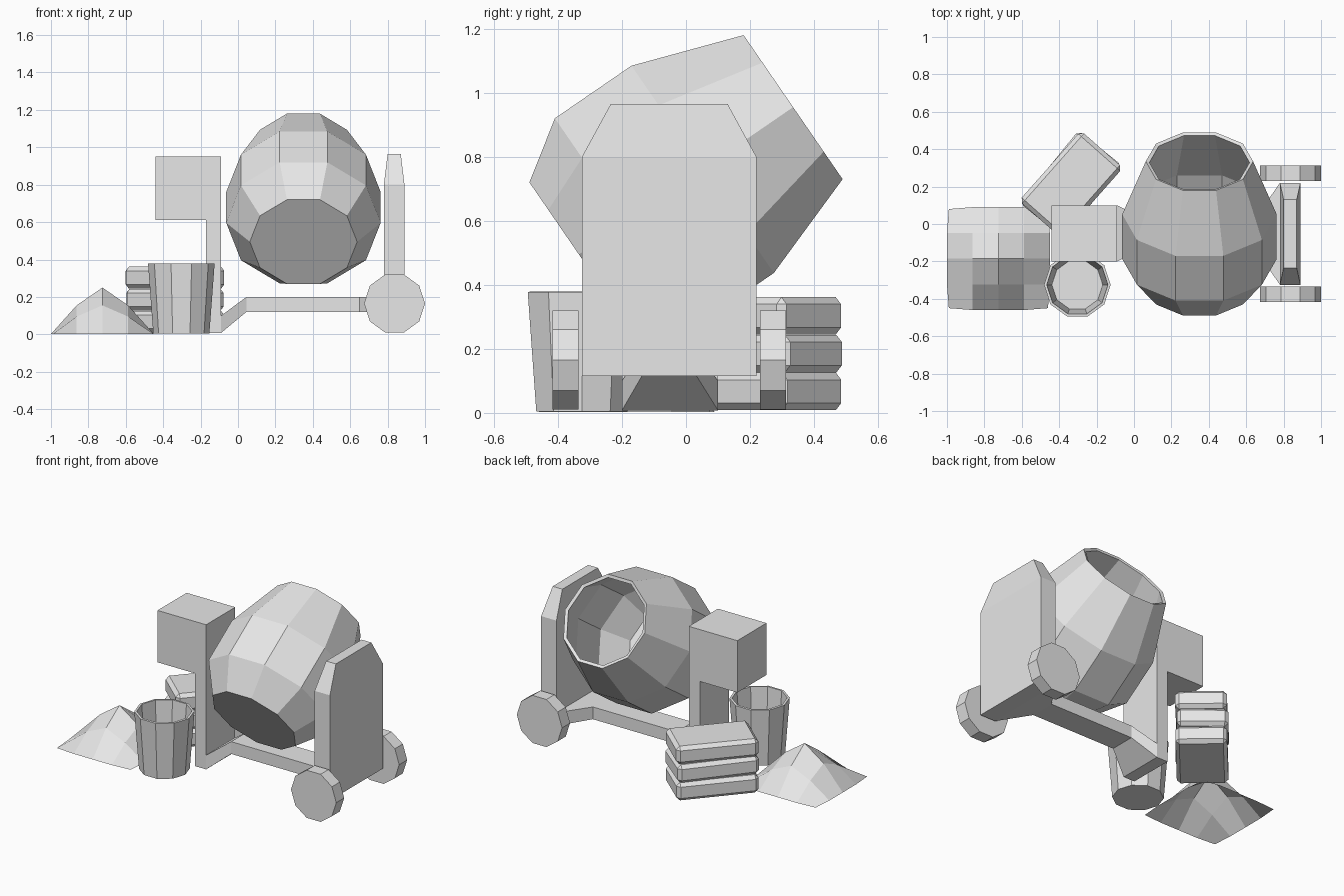
import bpy, bmesh, math
from mathutils import Matrix

if "Cube" in bpy.data.objects:
    bpy.data.objects.remove(bpy.data.objects["Cube"])

grey = bpy.data.materials.new("plain_grey")
grey.use_nodes = True
grey.diffuse_color = (0.8, 0.8, 0.8, 1)
grey.node_tree.nodes["Principled BSDF"].inputs["Base Color"].default_value = grey.diffuse_color


def finish(name, bm):
    mesh = bpy.data.meshes.new(name)
    bm.to_mesh(mesh)
    bm.free()
    mesh.materials.append(grey)
    obj = bpy.data.objects.new(name, mesh)
    bpy.context.collection.objects.link(obj)
    return obj


def loft(name, rings, cap_end=True):
    """Skin equal rings that run counter-clockwise about the loft direction."""
    bm = bmesh.new()
    loops = [[bm.verts.new(p) for p in ring] for ring in rings]
    n = len(loops[0])
    for a, b in zip(loops, loops[1:]):
        for i in range(n):
            j = (i + 1) % n
            bm.faces.new((a[i], a[j], b[j], b[i]))
    bm.faces.new(loops[0][::-1])
    if cap_end:
        bm.faces.new(loops[-1])
    return finish(name, bm)


def circle(radius, z, sides=10):
    return [(radius * math.cos(math.tau * i / sides),
             radius * math.sin(math.tau * i / sides), z) for i in range(sides)]


def rect_z(x0, x1, y0, y1, z):
    return [(x0, y0, z), (x1, y0, z), (x1, y1, z), (x0, y1, z)]


def rect_x(x, y0, y1, z0, z1):
    return [(x, y0, z0), (x, y1, z0), (x, y1, z1), (x, y0, z1)]


def shell(obj, thickness):
    mod = obj.modifiers.new("wall", "SOLIDIFY")
    mod.thickness = thickness
    mod.offset = -1
    mod.use_even_offset = True


# Tilted mixing drum, open at the upper end
profile = [(0.287, -0.406), (0.413, -0.227), (0.413, 0.063), (0.287, 0.406)]
drum = loft("drum", [circle(r, z) for r, z in profile], cap_end=False)
drum.location = (0.35, 0, 0.725)
drum.rotation_euler.x = math.radians(-55.5)
shell(drum, 0.02)

# Side support plate with tapered top
loft("side_plate", [rect_z(0.78, 0.89, -0.325, 0.22, 0.115),
                    rect_z(0.78, 0.89, -0.325, 0.22, 0.80),
                    rect_z(0.80, 0.87, -0.235, 0.13, 0.965)])

# Motor post, motor box and flared base beam
loft("motor_post", [rect_z(-0.17, -0.09, -0.2, 0.1, z) for z in (0.008, 0.612)])
loft("motor_box", [rect_z(-0.44, -0.09, -0.2, 0.1, z) for z in (0.612, 0.95)])
loft("base_beam", [rect_x(-0.09, -0.2, 0.1, 0.008, 0.1),
                   rect_x(0.045, -0.135, 0.03, 0.12, 0.2),
                   rect_x(0.65, -0.135, 0.03, 0.12, 0.2),
                   rect_x(0.78, -0.325, 0.22, 0.115, 0.2)])

# Wheels
for name, y in (("front_wheel", -0.376), ("back_wheel", 0.272)):
    wheel = loft(name, [circle(0.163, -0.041), circle(0.163, 0.041)])
    wheel.rotation_euler.x = math.pi / 2
    wheel.location = (0.837, y, 0.165)

# Bucket
bucket = loft("bucket", [circle(0.15, 0.004), circle(0.178, 0.378)], cap_end=False)
bucket.location = (-0.303, -0.325, 0)
shell(bucket, 0.014)

# Sand pile: a low grid heaped towards its middle
bm = bmesh.new()
bmesh.ops.create_grid(bm, x_segments=4, y_segments=4, size=1)
for v in bm.verts:
    i, j = sorted((round(abs(v.co.x) * 2), round(abs(v.co.y) * 2)))
    heights = {(0, 0): 0.25, (0, 1): 0.155, (1, 1): 0.095}
    v.co.z = heights.get((i, j), 0.002)
    spread = 0.265 if (i, j) == (2, 2) else 0.275
    v.co.x *= spread
    v.co.y *= spread
pile = finish("sand_pile", bm)
pile.location = (-0.725, -0.185, 0)

# Stack of three sacks with soft chamfered edges
for k, turn in enumerate((49, 51, 48.5)):
    bm = bmesh.new()
    bmesh.ops.create_cube(bm, size=1, matrix=Matrix.Diagonal((0.5, 0.3, 0.117, 1)))
    bmesh.ops.bevel(bm, geom=bm.edges[:], offset=0.022, segments=1, affect="EDGES")
    sack = finish(f"sack_{k + 1}", bm)
    sack.location = (-0.337, 0.212, 0.067 + 0.118 * k)
    sack.rotation_euler.z = math.radians(turn)
